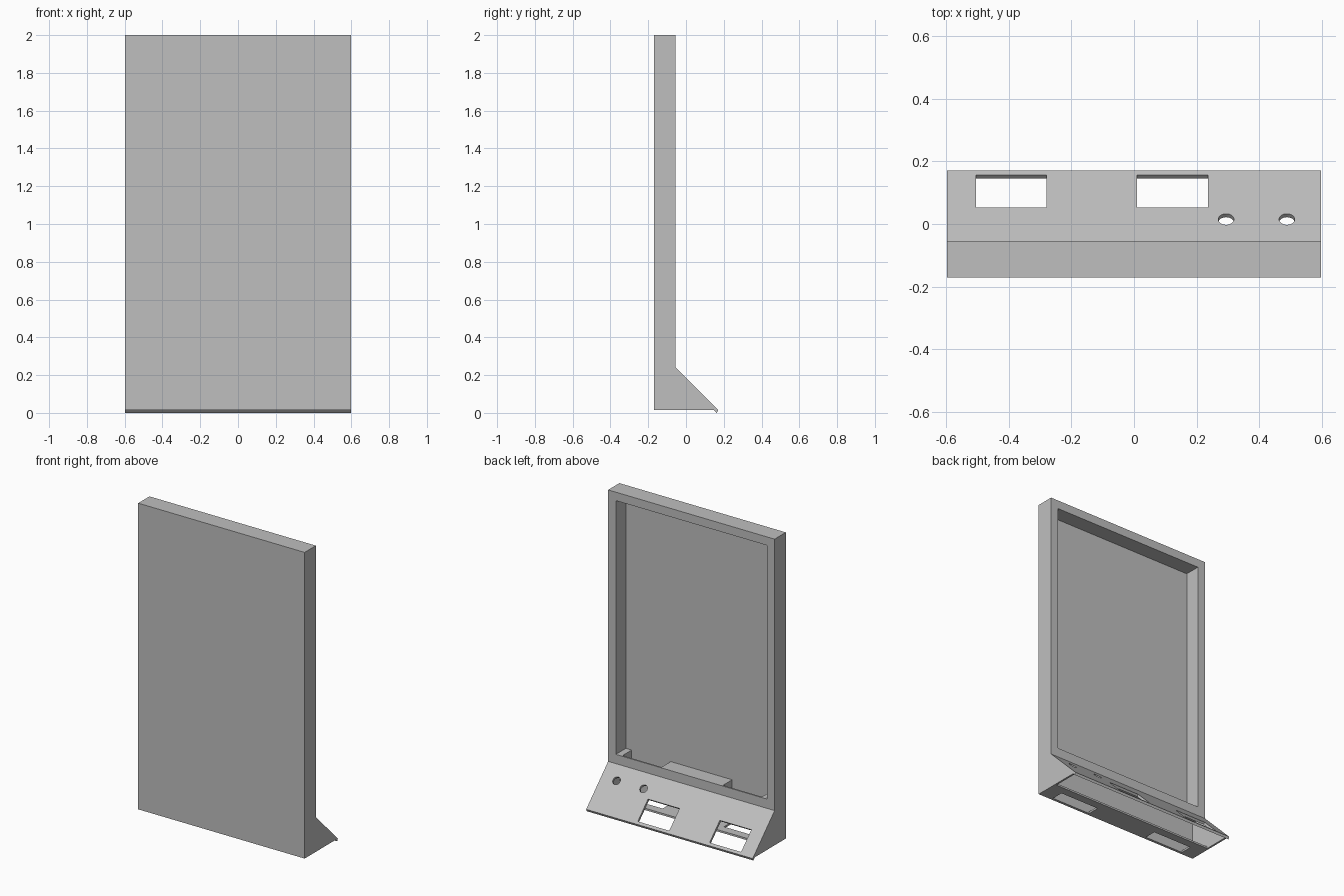
import bpy, bmesh, math
from mathutils import Matrix, Vector

cube = bpy.data.objects.get("Cube")
if cube:
    bpy.data.objects.remove(cube, do_unlink=True)

# Plain grey plastic
grey = bpy.data.materials.new("grey_plastic")
grey.use_nodes = True
colour = (0.52, 0.52, 0.52, 1)
grey.diffuse_color = colour
grey.node_tree.nodes["Principled BSDF"].inputs["Base Color"].default_value = colour

HALF = 0.597            # half width
FRONT, BACK = -0.17, -0.055
SKIN = 0.012            # thin wall
RIM = 0.055             # frame rim
SLOPE = 0.185           # the outer sloped face lies on y + z = SLOPE


def make_object(name, bm):
    bmesh.ops.recalc_face_normals(bm, faces=bm.faces)
    mesh = bpy.data.meshes.new(name)
    bm.to_mesh(mesh)
    bm.free()
    mesh.materials.append(grey)
    obj = bpy.data.objects.new(name, mesh)
    bpy.context.scene.collection.objects.link(obj)
    return obj


def prism(name, profile, half_width):
    """Extrude a (y, z) side profile across x."""
    bm = bmesh.new()
    face = bm.faces.new([bm.verts.new((-half_width, y, z)) for y, z in profile])
    result = bmesh.ops.extrude_face_region(bm, geom=[face])
    verts = [g for g in result["geom"] if isinstance(g, bmesh.types.BMVert)]
    bmesh.ops.translate(bm, verts=verts, vec=(2 * half_width, 0, 0))
    return make_object(name, bm)


def box(name, low, high):
    low, high = Vector(low), Vector(high)
    bm = bmesh.new()
    matrix = Matrix.Translation((low + high) / 2) @ Matrix.Diagonal((*(high - low), 1))
    bmesh.ops.create_cube(bm, size=1, matrix=matrix)
    return make_object(name, bm)


def on_slope(x, y):
    """Local frame on the sloped panel, with local z pointing out of it."""
    return Matrix.Translation((x, y, SLOPE - y)) @ Matrix.Rotation(math.radians(-45), 4, "X")


def cut(target, cutter):
    mod = target.modifiers.new("cut", "BOOLEAN")
    mod.operation = "DIFFERENCE"
    mod.solver = "EXACT"
    mod.object = cutter
    bpy.context.view_layer.objects.active = target
    bpy.ops.object.modifier_apply(modifier=mod.name)
    bpy.data.objects.remove(cutter, do_unlink=True)


# Upright housing with the sloped foot
housing = prism("housing", [
    (FRONT, 0.015), (0.148, 0.015), (0.163, 0), (0.17, 0.015),
    (BACK, SLOPE - BACK), (BACK, 2), (FRONT, 2)], HALF)

# Screen recess, open at the back
cut(housing, box("recess_cutter", (RIM - HALF, FRONT + SKIN, 0.3),
                 (HALF - RIM, 0.1, 2 - RIM)))

# Hollow foot, open underneath behind a narrow floor
inner = 0.163
cut(housing, prism("foot_cutter", [
    (FRONT + SKIN, 0.027), (-0.02, 0.027), (-0.02, -0.05), (inner + 0.05, -0.05),
    (inner - 0.245, 0.245), (FRONT + SKIN, 0.245)], HALF - SKIN))

# Cable slots through the ledge and the floor
for side in (-1, 1):
    x0, x1 = sorted((side * 0.22, side * 0.5))
    cut(housing, box("ledge_slot_cutter", (x0, FRONT + SKIN, 0.2), (x1, BACK - 0.01, 0.35)))
    cut(housing, box("floor_slot_cutter", (x0, -0.153, -0.05), (x1, -0.075, 0.1)))

# Rectangular ports in the sloped panel
for x in (-0.392, 0.123):
    bm = bmesh.new()
    bmesh.ops.create_cube(bm, size=1, matrix=on_slope(x, 0.1045)
                          @ Matrix.Diagonal((0.226, 0.148, 0.06, 1)))
    cut(housing, make_object("port_cutter", bm))

# Round button holes
for x in (0.294, 0.488):
    bm = bmesh.new()
    bmesh.ops.create_cone(bm, cap_ends=True, segments=32, radius1=0.025, radius2=0.025,
                          depth=0.06, matrix=on_slope(x, 0.015))
    cut(housing, make_object("button_hole_cutter", bm))
